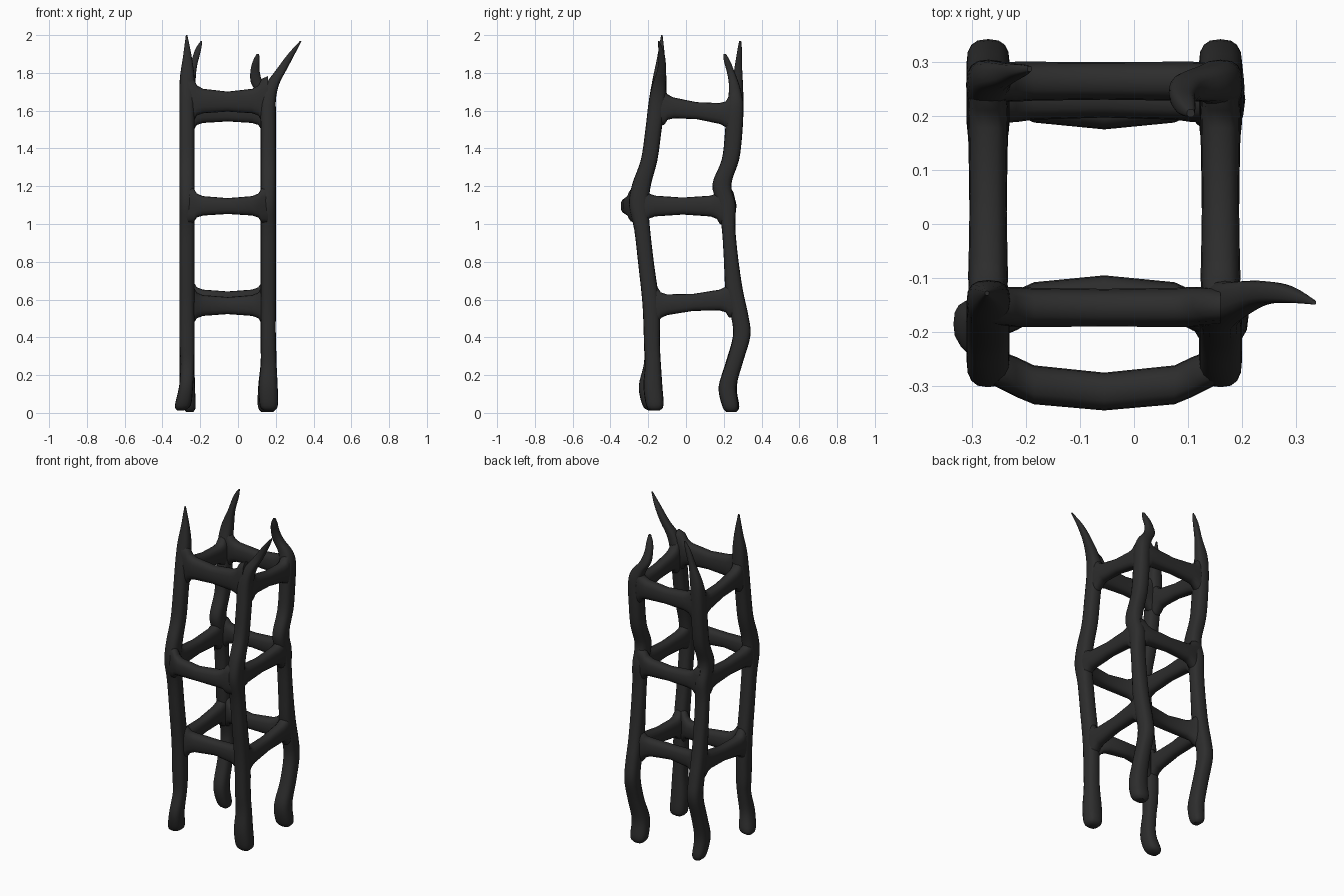
import bpy, bmesh, math
from mathutils import Vector

if "Cube" in bpy.data.objects:
    bpy.data.objects.remove(bpy.data.objects["Cube"])

mat = bpy.data.materials.new("charcoal")
mat.diffuse_color = (0.026, 0.026, 0.026, 1)
mat.use_nodes = True
mat.node_tree.nodes["Principled BSDF"].inputs["Base Color"].default_value = mat.diffuse_color
SIDES = 16
LX, RX = -0.27, 0.16          # post centre lines


def spline(pts, steps):
    """Catmull-Rom through tuples (x, y, z, half a, half b)."""
    out = []
    for i in range(len(pts) - 1):
        p = [pts[max(0, min(len(pts) - 1, i + k))] for k in (-1, 0, 1, 2)]
        for s in range(steps):
            t = s / steps
            out.append([0.5 * (2*b + (c - a)*t + (2*a - 5*b + 4*c - d)*t*t
                               + (3*b - a - 3*c + d)*t**3) for a, b, c, d in zip(*p)])
    return out + [list(pts[-1])]


def tube(name, pts, u, v, steps=1):
    """Loft rounded-square sections, lying in the u/v plane, along points."""
    bm = bmesh.new()
    rings = []
    for x, y, z, a, b in spline(pts, steps):
        ring = []
        for k in range(SIDES):
            w = 2 * math.pi * k / SIDES
            c, s = math.cos(w), math.sin(w)
            cu = math.copysign(abs(c) ** 0.75, c) * max(a, 0.002)
            cv = math.copysign(abs(s) ** 0.75, s) * max(b, 0.002)
            ring.append(bm.verts.new(Vector((x, y, z)) + u * cu + v * cv))
        rings.append(ring)
    for r0, r1 in zip(rings, rings[1:]):
        for k in range(SIDES):
            j = (k + 1) % SIDES
            bm.faces.new((r0[k], r0[j], r1[j], r1[k]))
    bm.faces.new(rings[0][::-1])
    bm.faces.new(rings[-1])
    bmesh.ops.recalc_face_normals(bm, faces=bm.faces)
    me = bpy.data.meshes.new(name)
    bm.to_mesh(me)
    bm.free()
    me.materials.append(mat)
    ob = bpy.data.objects.new(name, me)
    bpy.context.collection.objects.link(ob)
    for o in bpy.context.selected_objects:
        o.select_set(False)
    ob.select_set(True)
    bpy.context.view_layer.objects.active = ob
    bpy.ops.object.shade_smooth_by_angle(angle=math.radians(50))
    return ob


X, Y, Z = Vector((1, 0, 0)), Vector((0, 1, 0)), Vector((0, 0, 1))

# trunk of each post: (y, z, half depth), shared by left and right
front_trunk = [(-0.18, 0.36, .042), (-0.185, 0.57, .045), (-0.21, 0.78, .042),
               (-0.232, 0.97, .042), (-0.25, 1.1, .052), (-0.235, 1.21, .05),
               (-0.195, 1.34, .044), (-0.172, 1.5, .043), (-0.152, 1.65, .045)]
back_trunk = [(0.295, 0.41, .046), (0.283, 0.52, .046), (0.255, 0.65, .046),
              (0.238, 0.82, .038), (0.225, 0.98, .036), (0.215, 1.1, .048),
              (0.19, 1.21, .05), (0.235, 1.34, .046), (0.252, 1.48, .046),
              (0.26, 1.62, .044)]

# feet and horns differ on every post: (x, y, z, half width, half depth)
feet = {
    "front_left": [(-.305, -.18, .013, .016, .02), (-.292, -.185, .04, .042, .045),
                   (-.275, -.205, .14, .037, .045), (-.268, -.185, .26, .036, .038)],
    "front_right": [(.165, -.165, .013, .028, .025), (.163, -.165, .04, .048, .046),
                    (.16, -.175, .14, .05, .05), (.162, -.175, .26, .042, .042)],
    "back_left": [(-.255, .245, .005, .018, .022), (-.26, .24, .035, .036, .042),
                  (-.268, .222, .14, .04, .047), (-.27, .255, .27, .04, .044)],
    "back_right": [(.155, .24, .004, .03, .025), (.155, .235, .035, .05, .043),
                   (.155, .22, .14, .048, .047), (.162, .258, .27, .042, .044)],
}
horns = {
    "front_left": [(-.269, -.14, 1.77, .039, .036), (-.268, -.132, 1.88, .024, .021),
                   (-.272, -.128, 2.0, .004, .004)],
    "front_right": [(.183, -.142, 1.74, .035, .035), (.232, -.128, 1.82, .027, .023),
                    (.283, -.13, 1.9, .018, .016), (.333, -.145, 1.97, .004, .004)],
    "back_left": [(-.262, .272, 1.73, .036, .03), (-.238, .277, 1.83, .02, .02),
                  (-.212, .284, 1.92, .016, .012), (-.193, .287, 1.97, .004, .005)],
    "back_right": [(.14, .26, 1.69, .04, .034), (.1, .252, 1.75, .032, .026),
                   (.09, .235, 1.81, .024, .02), (.096, .218, 1.86, .018, .017),
                   (.105, .205, 1.9, .007, .007)],
}

# posts, from foot to horn tip
for end, trunk in (("front", front_trunk), ("back", back_trunk)):
    for side, px in (("left", LX), ("right", RX)):
        key = f"{end}_{side}"
        body = [(px, y, z, .04, d) for y, z, d in trunk]
        tube(key + "_post", feet[key] + body + horns[key], X, Y, steps=4)


def rung(name, p, q, mid, v_axis, half_h, half_w):
    """Bar from post p to post q, bowed through mid, flared at the joints."""
    p, q, mid = Vector(p), Vector(q), Vector(mid)
    n = (q - p).length
    pts = []
    for d, fh, fw in ((0, .105, .034), (.036, .095, .036), (.052, .068, .037),
                      (.085, .055, .036)):
        t = d / n
        pts.append((t, fh * half_h / .045, fw))
    pts += [(.5, half_h, half_w)] + [(1 - t, a, b) for t, a, b in pts[::-1]]
    bow = mid - (p + q) / 2
    path = []
    for t, a, b in pts:
        k = 1 - abs(2 * t - 1)                      # 0 at the ends, 1 in the middle
        c = p.lerp(q, t) + bow * min(1, k * 1.9 if k < .45 else .855 + .145 * (k - .45) / .55)
        path.append((c.x, c.y, c.z, b, a))
    tube(name, path, v_axis, Z)


# front and back rungs: level, y and z at the posts, y and z at mid span
MX = (LX + RX) / 2
for name, y, z, my, mz, h in (
        ("front_lower", -.185, .57, -.13, .568, .045),
        ("front_middle", -.26, 1.1, -.31, 1.095, .042),
        ("front_upper", -.152, 1.66, -.155, 1.648, .053),
        ("back_lower", .265, .6, .21, .6, .043),
        ("back_middle", .22, 1.1, .232, 1.095, .042),
        ("back_upper", .262, 1.6, .265, 1.59, .047)):
    rung(name + "_rung", (LX, y, z), (RX, y, z), (MX, my, mz), Y, h, .035)

# side rungs, same on left and right
for side, px in (("left", LX), ("right", RX)):
    for name, y0, z0, y1, z1, h in (("lower", -.185, .565, .262, .605, .045),
                                    ("middle", -.25, 1.095, .215, 1.095, .045),
                                    ("upper", -.15, 1.625, .262, 1.575, .045)):
        rung(f"{side}_{name}_rung", (px, y0, z0), (px, y1, z1),
             (px, (y0 + y1) / 2, (z0 + z1) / 2), X, h, .034)
